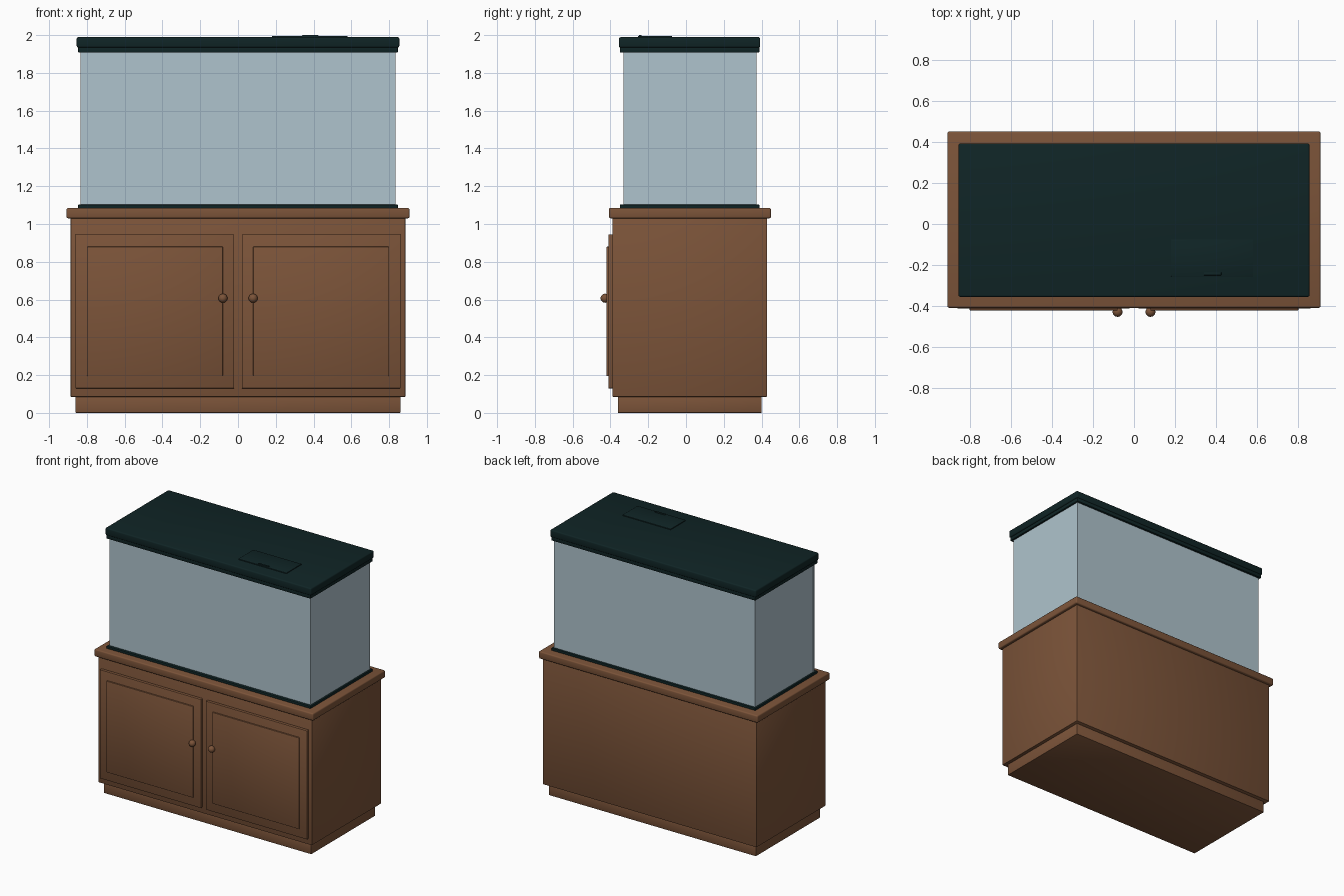
import bpy, bmesh, math
from mathutils import Matrix

if "Cube" in bpy.data.objects:
    bpy.data.objects.remove(bpy.data.objects["Cube"])


def material(name, rgb):
    m = bpy.data.materials.new(name)
    m.diffuse_color = (*rgb, 1.0)
    m.use_nodes = True
    m.node_tree.nodes["Principled BSDF"].inputs["Base Color"].default_value = m.diffuse_color
    return m


WOOD = material("brown wood", (0.2, 0.088, 0.041))
LID = material("dark green plastic", (0.005, 0.018, 0.019))
GLASS = material("pale blue glass", (0.43, 0.55, 0.61))


def finish(name, bm, mat):
    mesh = bpy.data.meshes.new(name)
    bm.to_mesh(mesh)
    bm.free()
    mesh.materials.append(mat)
    obj = bpy.data.objects.new(name, mesh)
    bpy.context.collection.objects.link(obj)
    bpy.ops.object.select_all(action='DESELECT')
    obj.select_set(True)
    bpy.context.view_layer.objects.active = obj
    bpy.ops.object.shade_smooth_by_angle(angle=math.radians(35))
    return obj


def box(name, x, y, z, mat, bevel=0.0, segments=2):
    """Box from min/max ranges with optional rounded edges."""
    bm = bmesh.new()
    bmesh.ops.create_cube(bm, size=1)
    for v in bm.verts:
        for i, (lo, hi) in enumerate((x, y, z)):
            v.co[i] = lo if v.co[i] < 0 else hi
    if bevel:
        bmesh.ops.bevel(bm, geom=bm.edges[:], offset=bevel, segments=segments,
                        profile=0.5, affect='EDGES')
    return finish(name, bm, mat)


# Cabinet
box("plinth", (-0.86, 0.86), (-0.36, 0.40), (0, 0.09), WOOD, 0.003)
box("cabinet_body", (-0.886, 0.886), (-0.39, 0.43), (0.085, 1.032), WOOD, 0.004)
box("cabinet_top", (-0.908, 0.908), (-0.408, 0.45), (1.03, 1.085), WOOD, 0.009, 3)

# Mirrored doors with raised panels and ball knobs
for s, side in ((-1, "left"), (1, "right")):
    span = lambda a, b: tuple(sorted((s * a, s * b)))
    box(side + "_door", span(0.02, 0.86), (-0.411, -0.385), (0.13, 0.945), WOOD, 0.003)
    box(side + "_door_panel", span(0.08, 0.80), (-0.421, -0.405), (0.195, 0.88), WOOD, 0.004)
    bm = bmesh.new()
    bmesh.ops.create_uvsphere(bm, u_segments=24, v_segments=14, radius=0.024,
                              matrix=Matrix.Translation((s * 0.08, -0.428, 0.607)))
    finish(side + "_knob", bm, WOOD)

# Tank: bottom frame, floor and four glass panes
box("tank_bottom_frame", (-0.846, 0.846), (-0.35, 0.388), (1.083, 1.102), LID, 0.002)
T = 0.012
for name, y0 in (("front", -0.33), ("back", 0.372 - T)):
    box(name + "_glass", (-0.834, 0.834), (y0, y0 + T), (1.10, 1.92), GLASS)
for name, x0 in (("left", -0.833), ("right", 0.833 - T)):
    box(name + "_glass", (x0, x0 + T), (-0.33 + T, 0.372 - T), (1.10, 1.92), GLASS)

# Lid with feeding hatch and its pull
box("lid_rim", (-0.846, 0.846), (-0.35, 0.388), (1.908, 1.945), LID, 0.003)
box("lid", (-0.854, 0.854), (-0.355, 0.393), (1.934, 1.989), LID, 0.009, 3)
box("hatch", (0.18, 0.58), (-0.255, -0.075), (1.98, 1.995), LID, 0.002)
box("hatch_pull", (0.34, 0.425), (-0.25, -0.235), (1.99, 2.0), LID, 0.002)
